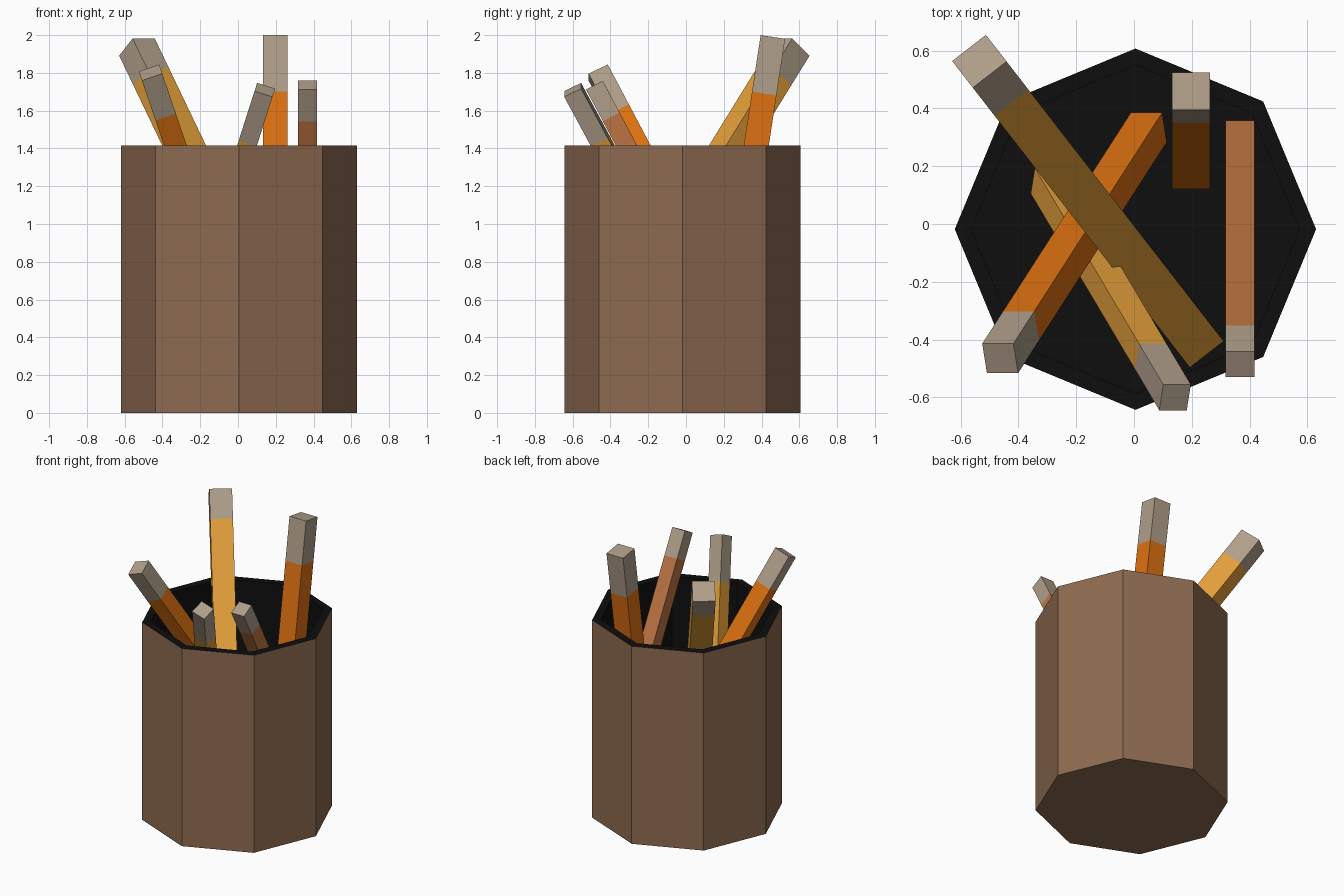
import bpy
import bmesh
from math import radians, tau
from mathutils import Vector

if "Cube" in bpy.data.objects:
    bpy.data.objects.remove(bpy.data.objects["Cube"], do_unlink=True)


def make_material(name, rgb):
    """Material from 0-255 display values, stored as linear."""
    lin = [((c / 255 + 0.055) / 1.055) ** 2.4 for c in rgb]
    mat = bpy.data.materials.new(name)
    mat.use_nodes = True
    mat.diffuse_color = (*lin, 1)
    mat.node_tree.nodes["Principled BSDF"].inputs["Base Color"].default_value = (*lin, 1)
    return mat


wood = make_material("cup brown", (142, 107, 81))
black = make_material("inside black", (14, 14, 14))
metal = make_material("ferrule grey", (176, 159, 138))
orange = make_material("orange paint", (223, 114, 17))
ochre = make_material("ochre paint", (226, 158, 58))
copper = make_material("copper paint", (188, 116, 66))


def finish(name, bm, materials):
    bmesh.ops.recalc_face_normals(bm, faces=bm.faces)
    mesh = bpy.data.meshes.new(name)
    bm.to_mesh(mesh)
    bm.free()
    for mat in materials:
        mesh.materials.append(mat)
    obj = bpy.data.objects.new(name, mesh)
    bpy.context.collection.objects.link(obj)
    return obj


def build_cup(outer, inner, height, floor):
    """Eight-sided cup: a revolved profile with a black inside."""
    bm = bmesh.new()
    profile = [(0, 0), (outer, 0), (outer, height), (inner, height), (inner, floor), (0, floor)]
    verts = [bm.verts.new((x, 0, z)) for x, z in profile]
    edges = [bm.edges.new(pair) for pair in zip(verts, verts[1:])]
    bmesh.ops.spin(bm, geom=verts + edges, cent=(0, 0, 0), axis=(0, 0, 1), angle=tau, steps=8)
    bmesh.ops.remove_doubles(bm, verts=bm.verts, dist=1e-4)
    bmesh.ops.recalc_face_normals(bm, faces=bm.faces)
    for face in bm.faces:
        mid = face.calc_center_median()
        inside = Vector((mid.x, mid.y)).length < inner and mid.z > floor / 2
        face.material_index = int(inside)
    bmesh.ops.dissolve_limit(bm, angle_limit=0.01, verts=bm.verts, edges=bm.edges,
                             delimit={'MATERIAL'})
    return finish("cup", bm, [wood, black])


def build_pencil(name, paint, width, length, ferrule, top, angles):
    """Square pencil hanging from the centre of its top end, with a metal band."""
    bm = bmesh.new()
    bmesh.ops.create_cube(bm, size=1)
    bmesh.ops.translate(bm, verts=bm.verts, vec=(0, 0, -0.5))
    bmesh.ops.scale(bm, verts=bm.verts, vec=(width, width, length))
    bmesh.ops.bisect_plane(bm, geom=bm.verts[:] + bm.edges[:] + bm.faces[:],
                           plane_co=(0, 0, -ferrule), plane_no=(0, 0, 1))
    for face in bm.faces:
        face.material_index = int(face.calc_center_median().z > -ferrule)
    obj = finish(name, bm, [paint, metal])
    obj.location = top
    obj.rotation_euler = [radians(a) for a in angles]


cup = build_cup(0.625, 0.568, 1.415, 0.06)
cup.location = (0.005, -0.018, 0)

# Pencils: paint, width, length, ferrule length, top centre, rotation
build_pencil("copper_pencil", copper, 0.10, 1.70, 0.19, (0.367, -0.485, 1.735), (28, 0, 0))
build_pencil("upright_orange_pencil", orange, 0.131, 1.81, 0.303, (0.197, 0.46, 1.99), (-8.7, 0, 0))
build_pencil("leaning_orange_pencil", orange, 0.114, 1.785, 0.25, (-0.463, -0.465, 1.802), (26.6, -18.8, 0))
build_pencil("front_ochre_pencil", ochre, 0.10, 1.64, 0.31, (0.142, -0.60, 1.71), (27.2, 17.75, 0))
build_pencil("long_ochre_pencil", ochre, 0.148, 1.99, 0.20, (-0.535, 0.563, 1.937), (-38, 0, 37.8))
